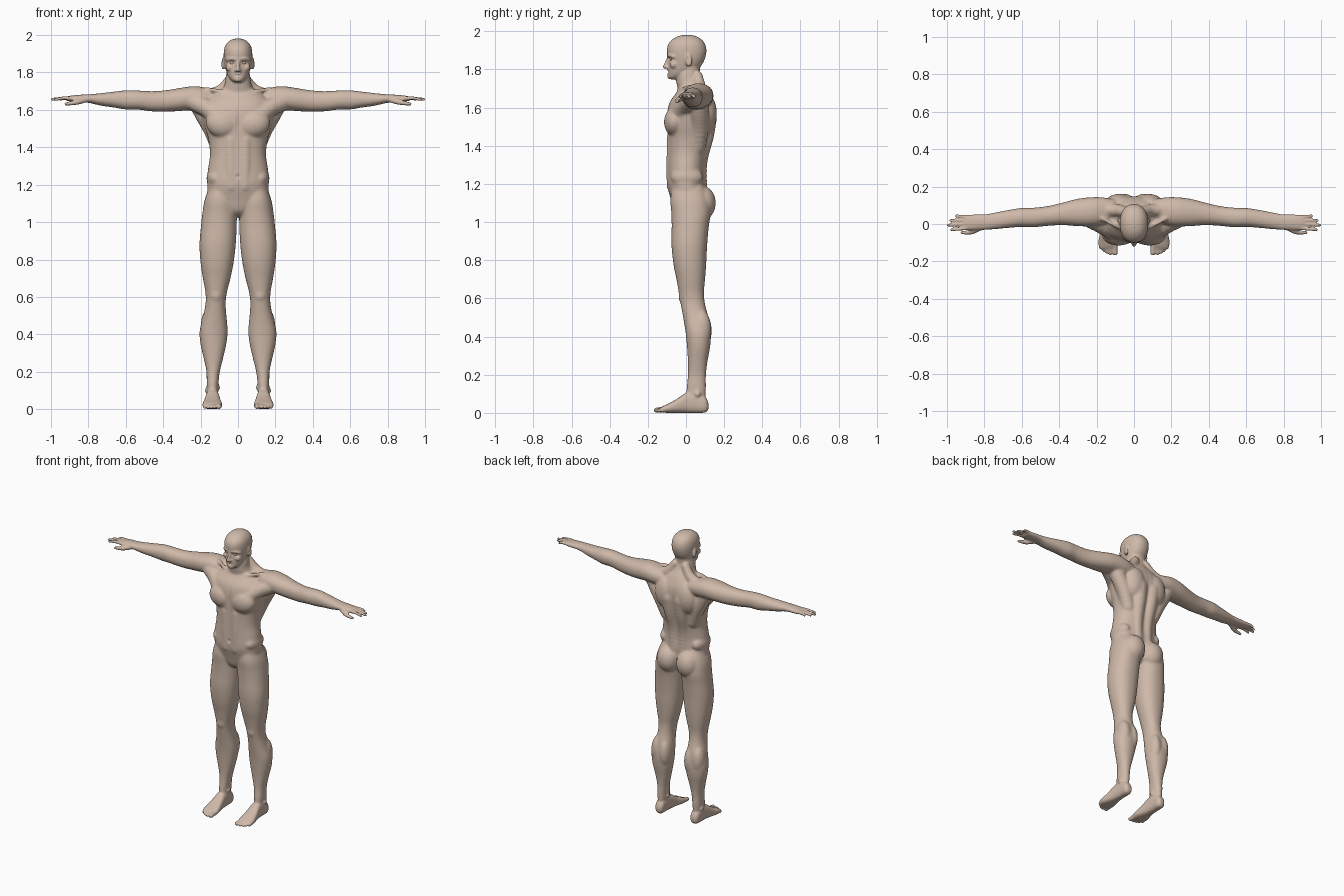
import bpy, bmesh, math
from mathutils import Matrix, Vector, Euler

verts, faces = [], []


def spline(rows, n):
    """Catmull-Rom resampling of rows of numbers."""
    out = []
    for i in range(len(rows) - 1):
        p0, p1 = rows[max(i - 1, 0)], rows[i]
        p2, p3 = rows[i + 1], rows[min(i + 2, len(rows) - 1)]
        for k in range(n):
            t = k / n
            out.append([0.5 * (2 * b + (c - a) * t + (2 * a - 5 * b + 4 * c - d) * t * t
                               + (3 * b - a - 3 * c + d) * t ** 3)
                        for a, b, c, d in zip(p0, p1, p2, p3)])
    out.append(list(rows[-1]))
    return out


def skin_rings(rings):
    """Join equal rings of points into one closed shell."""
    start, seg = len(verts), len(rings[0])
    for ring in rings:
        verts.extend(ring)
    for i in range(len(rings) - 1):
        a, b = start + i * seg, start + (i + 1) * seg
        faces.extend((a + k, a + (k + 1) % seg, b + (k + 1) % seg, b + k) for k in range(seg))
    faces.append(tuple(range(start, start + seg))[::-1])
    faces.append(tuple(range(len(verts) - seg, len(verts))))


def loft(rows, axis, power=2.2, seg=36):
    """Skin superellipse rings given as (position, a min, a max, b min, b max)."""
    rings = []
    for t, a0, a1, b0, b1 in spline(rows, 4):
        ring = []
        for k in range(seg):
            c, s = math.cos(2 * math.pi * k / seg), math.sin(2 * math.pi * k / seg)
            a = (a0 + a1) / 2 + (a1 - a0) / 2 * math.copysign(abs(c) ** (2 / power), c)
            b = (b0 + b1) / 2 + (b1 - b0) / 2 * math.copysign(abs(s) ** (2 / power), s)
            ring.append({'x': (t, a, b), 'y': (a, t, b), 'z': (a, b, t)}[axis])
        rings.append(ring)
    skin_rings(rings)


def blob(pos, radii, rot=(0, 0, 0), seg=20):
    m = Matrix.Translation(pos) @ Euler(rot).to_matrix().to_4x4() @ Matrix.Diagonal((*radii, 1))
    rings = []
    for i in range(seg // 2 + 1):
        th = .08 + (math.pi - .16) * i / (seg // 2)
        rings.append([(m @ Vector((math.sin(th) * math.cos(2 * math.pi * k / seg),
                                   math.sin(th) * math.sin(2 * math.pi * k / seg),
                                   math.cos(th))))[:] for k in range(seg)])
    skin_rings(rings)


def chain(*points):
    """Soft tapered tube through points (x, y, z, radius)."""
    longest = max(math.dist(p[:3], q[:3]) for p, q in zip(points, points[1:]))
    for x, y, z, r in spline(points, math.ceil(longest / (.6 * min(p[3] for p in points)))):
        blob((x, y, z), (r, r, r), seg=12)


# ---- left-hand parts, mirrored afterwards ----
# leg
loft([(1.20, .03, .15, -.07, .09), (1.12, .015, .178, -.082, .122), (1.05, .007, .19, -.077, .13),
      (.98, .007, .198, -.075, .12), (.88, .012, .206, -.076, .111), (.78, .024, .2, -.066, .106),
      (.70, .04, .188, -.05, .10), (.63, .058, .175, -.038, .094), (.57, .066, .173, -.028, .10),
      (.50, .062, .186, -.015, .118), (.42, .055, .205, -.002, .13), (.35, .062, .201, .005, .127),
      (.27, .08, .183, .01, .113), (.20, .097, .169, .01, .105), (.13, .105, .167, .003, .105),
      (.06, .11, .16, 0, .10)], 'z')
blob((.075, .085, 1.10), (.078, .072, .09))                 # buttock
blob((.118, -.012, .61), (.034, .028, .042))                # kneecap
blob((.097, .083, .43), (.04, .053, .10))                   # calf
blob((.155, .08, .44), (.045, .053, .10))
blob((.107, .05, .115), (.012, .018, .018))                 # ankle bones
blob((.165, .06, .10), (.012, .018, .018))
# foot and toes
loft([(.118, .12, .15, .02, .05), (.10, .107, .165, .002, .085), (.05, .104, .168, 0, .11),
      (0, .10, .172, 0, .105), (-.05, .092, .182, 0, .072), (-.09, .085, .19, 0, .05),
      (-.12, .087, .188, .002, .036), (-.135, .095, .18, .006, .026)], 'y', 2.6)
chain((.104, -.10, .02, .018), (.102, -.135, .016, .015), (.101, -.155, .014, .014))
for x, tip in ((.126, -.158), (.144, -.151), (.161, -.141), (.177, -.126)):
    chain((x - .002, tip + .05, .022, .011), (x, tip + .025, .019, .01), (x, tip, .011, .0095))
# arm and palm
loft([(.10, .02, .13, 1.60, 1.70), (.17, -.005, .143, 1.60, 1.718), (.23, -.012, .143, 1.60, 1.727),
      (.30, -.012, .135, 1.595, 1.719), (.38, -.006, .115, 1.59, 1.706), (.46, -.01, .096, 1.592, 1.70),
      (.54, -.018, .087, 1.602, 1.704), (.60, -.016, .086, 1.602, 1.705), (.66, -.02, .077, 1.612, 1.698),
      (.73, -.027, .064, 1.622, 1.69), (.79, -.032, .053, 1.636, 1.684), (.83, -.032, .051, 1.641, 1.682),
      (.87, -.033, .05, 1.643, 1.679), (.90, -.033, .048, 1.646, 1.675), (.918, -.028, .042, 1.65, 1.67)], 'x')
# fingers and thumb
for base, tip, end in ((-.022, -.031, .976), (-.001, -.006, .995), (.019, .019, .98), (.038, .043, .95)):
    chain((.89, base, 1.662, .011), (.93, (base + tip) / 2, 1.663, .0095), (end, tip, 1.656, .008))
chain((.82, -.02, 1.652, .016), (.86, -.039, 1.642, .015), (.89, -.045, 1.636, .0115), (.92, -.046, 1.632, .009))
# chest muscle, shoulder blade, side of back, trapezius, collarbone
blob((.083, -.06, 1.525), (.09, .056, .075), (0, -.25, 0))
chain((.09, -.06, 1.545, .05), (.16, -.012, 1.605, .05), (.24, .03, 1.645, .05))
blob((.08, .10, 1.57), (.08, .062, .11))
chain((.10, .06, 1.40, .047), (.138, .07, 1.50, .052), (.183, .07, 1.58, .052), (.22, .07, 1.65, .05))
chain((.04, .06, 1.765, .028), (.085, .072, 1.705, .035), (.15, .075, 1.68, .035))
chain((.02, -.034, 1.685, .012), (.1, -.008, 1.70, .012), (.17, .03, 1.712, .012))
# spine muscle, abdominal muscle, hip
chain((.037, .072, 1.18, .04), (.04, .075, 1.32, .04), (.045, .10, 1.45, .048), (.05, .11, 1.55, .054))
chain((.038, -.062, 1.44, .04), (.038, -.065, 1.30, .04), (.034, -.065, 1.19, .038))
blob((.12, .005, 1.235), (.049, .085, .055))
# ear, brow, cheek, nostril
blob((.077, .012, 1.85), (.011, .02, .036), (.2, 0, -.35))
chain((.008, -.092, 1.871, .009), (.036, -.085, 1.874, .01), (.058, -.064, 1.867, .01))
blob((.044, -.062, 1.826), (.022, .024, .022))
blob((.012, -.1, 1.811), (.008, .01, .008))

# ---- mirror to the other side ----
count = len(verts)
verts += [(-x, y, z) for x, y, z in verts]
faces += [tuple(i + count for i in reversed(f)) for f in faces]

# ---- central parts: (z, half width, front, back) ----
torso = [(1.03, .03, -.03, .07), (1.06, .09, -.062, .095), (1.12, .155, -.08, .105), (1.20, .165, -.10, .103),
         (1.28, .161, -.098, .10), (1.36, .15, -.097, .112), (1.44, .158, -.097, .13), (1.50, .175, -.1, .142),
         (1.57, .19, -.1, .15), (1.63, .185, -.085, .145), (1.68, .14, -.05, .125), (1.72, .07, -.03, .10)]
neck = [(1.66, .11, -.03, .135), (1.70, .088, -.044, .115), (1.74, .071, -.051, .086),
        (1.78, .065, -.05, .072), (1.83, .055, -.03, .078)]
head = [(1.748, .018, -.085, -.045), (1.76, .037, -.093, 0), (1.782, .054, -.094, .04), (1.81, .064, -.094, .072),
        (1.84, .071, -.093, .092), (1.87, .0755, -.097, .103), (1.90, .0765, -.1, .107), (1.93, .073, -.094, .101),
        (1.955, .061, -.074, .084), (1.973, .04, -.045, .056), (1.981, .014, -.012, .024)]
for part in (torso, neck, head):
    loft([(z, -w, w, f, b) for z, w, f, b in part], 'z')
chain((0, -.091, 1.865, .008), (0, -.104, 1.83, .01), (0, -.111, 1.814, .011))     # nose
blob((0, -.081, 1.763), (.022, .018, .015))                                        # chin
for z, y in ((1.792, -.0915), (1.778, -.0905)):                                    # lips
    chain((-.021, y + .008, 1.785, .004), (0, y, z, .007), (.021, y + .008, 1.785, .004))

# ---- fuse all parts into one skin ----
mesh = bpy.data.meshes.new("body")
mesh.from_pydata(verts, [], faces)
bm = bmesh.new()
bm.from_mesh(mesh)
bmesh.ops.recalc_face_normals(bm, faces=bm.faces[:])
bm.to_mesh(mesh)
bm.free()
body = bpy.data.objects.new("body", mesh)
bpy.context.collection.objects.link(body)
bpy.context.view_layer.objects.active = body
body.select_set(True)


def modify(kind, **settings):
    mod = body.modifiers.new(kind, kind)
    for key, value in settings.items():
        setattr(mod, key, value)
    bpy.ops.object.modifier_apply(modifier=mod.name)


def ramp(v, lo, hi):
    t = min(max((v - lo) / (hi - lo), 0), 1)
    return t * t * (3 - 2 * t)


def points():
    flat = [0.0] * (3 * len(body.data.vertices))
    body.data.vertices.foreach_get("co", flat)
    return flat


modify('REMESH', mode='VOXEL', voxel_size=.005)
# strong smoothing on trunk and limbs, little on head, hands and feet
soft = body.vertex_groups.new(name="soft")
co = points()
levels = {}
for i in range(len(co) // 3):
    x, y, z = co[3 * i:3 * i + 3]
    w = ramp(.88 - abs(x), 0, .08) * ramp(z, .06, .14) * ramp(1.77 - z, 0, .05)
    levels.setdefault(round(w, 2), []).append(i)
for w, members in levels.items():
    soft.add(members, w, 'REPLACE')
modify('SMOOTH', factor=.5, iterations=24, vertex_group="soft")
modify('SMOOTH', factor=.5, iterations=3)

# ---- pressed-in details: centre, radii, direction of push ----
dents = [((.031, -.09, 1.854), (.015, .03, .010), (0, .009, 0)),    # eye sockets
         ((0, -.095, 1.785), (.018, .03, .004), (0, .005, 0)),      # mouth
         ((.087, .008, 1.852), (.012, .010, .018), (-.005, 0, 0)),  # ear hollows
         ((0, -.10, 1.245), (.008, .03, .010), (0, .008, 0)),       # navel
         ((0, -.10, 1.53), (.010, .04, .07), (0, .006, 0)),         # breastbone
         ((0, .13, 1.42), (.013, .06, .17), (0, -.007, 0)),         # spine
         ((0, .12, 1.10), (.010, .05, .06), (0, -.008, 0))]         # buttock cleft
co = points()
for i in range(0, len(co), 3):
    x, y, z = abs(co[i]), co[i + 1], co[i + 2]
    if x > .13 or z < .9:
        continue
    for (cx, cy, cz), (rx, ry, rz), push in dents:
        d = ((x - cx) / rx) ** 2 + ((y - cy) / ry) ** 2 + ((z - cz) / rz) ** 2
        if d < 9:
            k = math.exp(-d)
            co[i] += math.copysign(1, co[i]) * push[0] * k
            co[i + 1] += push[1] * k
body.data.vertices.foreach_set("co", co)
body.data.update()

# ---- eyeballs ----
skin = bpy.data.materials.new("skin tan")
skin.diffuse_color = (.62, .485, .395, 1)
for side, name in ((-1, "right_eye"), (1, "left_eye")):
    bpy.ops.mesh.primitive_uv_sphere_add(segments=24, ring_count=12, radius=.012, location=(side * .031, -.073, 1.853))
    bpy.context.object.name = name
for ob in bpy.context.collection.objects:
    ob.data.materials.clear()
    ob.data.materials.append(skin)
    ob.data.shade_smooth()
